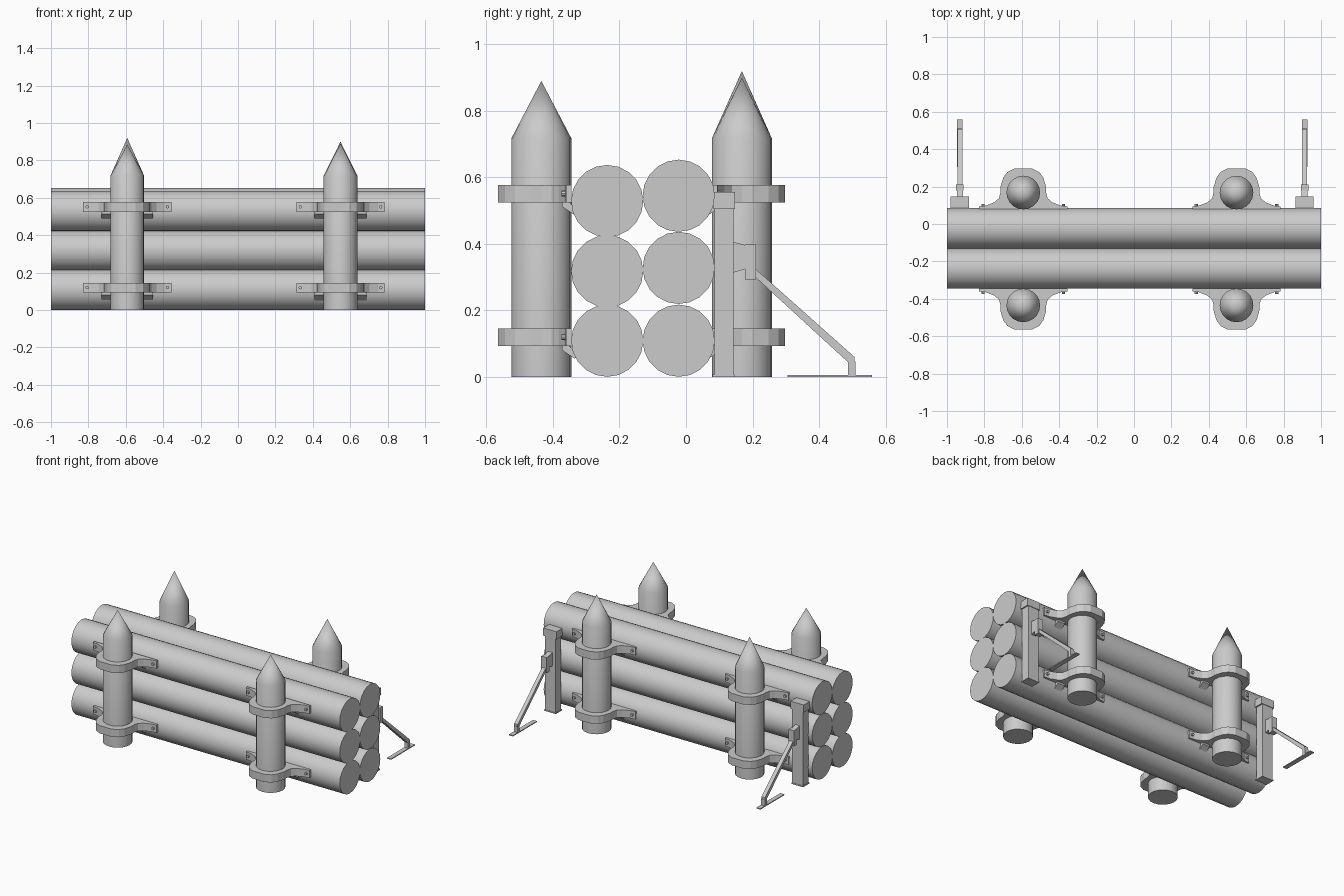
import bpy, bmesh, math
from mathutils import Vector

if "Cube" in bpy.data.objects:
    bpy.data.objects.remove(bpy.data.objects["Cube"])


def finish(bm, name, smooth=False):
    bmesh.ops.recalc_face_normals(bm, faces=bm.faces)
    mesh = bpy.data.meshes.new(name)
    bm.to_mesh(mesh)
    bm.free()
    ob = bpy.data.objects.new(name, mesh)
    bpy.context.collection.objects.link(ob)
    if smooth:
        bpy.ops.object.select_all(action='DESELECT')
        ob.select_set(True)
        bpy.context.view_layer.objects.active = ob
        bpy.ops.object.shade_smooth_by_angle(angle=math.radians(30))
    return ob


def prism(name, pts, vec, smooth=False):
    """Extrude a closed outline of 3D points along vec."""
    bm = bmesh.new()
    face = bm.faces.new([bm.verts.new(p) for p in pts])
    res = bmesh.ops.extrude_face_region(bm, geom=[face])
    moved = [g for g in res['geom'] if isinstance(g, bmesh.types.BMVert)]
    bmesh.ops.translate(bm, verts=moved, vec=vec)
    if face.is_valid is False or len(bm.faces) == len(pts) + 1:
        bm.faces.new([v for v in bm.verts if v not in moved])
    return finish(bm, name, smooth)


def box(name, x0, x1, y0, y1, z0, z1):
    return prism(name, [(x0, y0, z0), (x1, y0, z0), (x1, y1, z0), (x0, y1, z0)],
                 Vector((0, 0, z1 - z0)))


def circle(n, r):
    return [(r * math.cos(2 * math.pi * i / n), r * math.sin(2 * math.pi * i / n))
            for i in range(n)]


# stacked logs
for y, heights in ((-0.237, (0.109, 0.318, 0.529)), (-0.022, (0.109, 0.328, 0.545))):
    for z in heights:
        prism("log", [(-1, y + a, z + b) for a, b in circle(20, 0.1085)],
              Vector((2, 0, 0)), True)


# pointed upright stake
def stake(x, y, tip):
    bm = bmesh.new()
    rings = [[bm.verts.new((x + a, y + b, z)) for a, b in circle(20, 0.09)] for z in (0, 0.718)]
    top = bm.verts.new((x, y, tip))
    bm.faces.new(rings[0])
    for i in range(20):
        j = (i + 1) % 20
        bm.faces.new((rings[0][i], rings[0][j], rings[1][j], rings[1][i]))
        bm.faces.new((rings[1][i], rings[1][j], top))
    finish(bm, "stake", True)


# right half of the clamp outline: (sideways, outward from the stake centre)
HALF = [(0.236, -0.09), (0.236, -0.074), (0.2, -0.07), (0.155, -0.052), (0.13, -0.03),
        (0.122, 0.0), (0.122, 0.03), (0.107, 0.08), (0.085, 0.11), (0.045, 0.13)]


def clamp(x, y, s, z):
    outline = HALF + [(-a, b) for a, b in reversed(HALF)]
    prism("clamp", [(x + a, y + s * b, z) for a, b in outline], Vector((0, 0, 0.052)))
    for side in (-1, 1):
        # bolt through the wing
        bx = x + side * 0.215
        prism("clamp_bolt", [(bx + a, y + s * -0.085, z + 0.027 + b) for a, b in circle(8, 0.009)],
              Vector((0, s * 0.024, 0)))
        # slanted support under the wing
        prof = [(-0.062, 0.003), (-0.082, 0.003), (-0.112, -0.03), (-0.1, -0.038), (-0.062, -0.012)]
        prism("clamp_support", [(x + side * 0.085, y + s * a, z + b) for a, b in prof],
              Vector((side * 0.053, 0, 0)))


for x, y, s, tip in ((-0.592, -0.435, -1, 0.885), (0.548, -0.435, -1, 0.89),
                     (-0.592, 0.168, 1, 0.92), (0.548, 0.168, 1, 0.9)):
    stake(x, y, tip)
    for z in (0.093, 0.525):
        clamp(x, y, s, z)

# braced end supports at the back
for x in (-0.931, 0.912):
    box("support_post", x - 0.04, x + 0.04, 0.085, 0.143, 0.004, 0.51)
    box("support_cap", x - 0.049, x + 0.049, 0.082, 0.147, 0.505, 0.556)
    box("support_base", x - 0.044, x + 0.044, 0.08, 0.146, 0.0, 0.008)
    # bracket holding the strut
    prism("bracket", [(x - 0.016, y, z) for y, z in
                      ((0.14, 0.313), (0.14, 0.407), (0.18, 0.396), (0.18, 0.325))],
          Vector((0.032, 0, 0)))
    box("bracket_block", x - 0.02, x + 0.02, 0.178, 0.21, 0.293, 0.398)
    # diagonal strut
    prism("strut", [(x - 0.013, y, z) for y, z in
                    ((0.2, 0.308), (0.2, 0.333), (0.507, 0.06), (0.507, 0.04), (0.492, 0.04))],
          Vector((0.026, 0, 0)))
    box("foot_block", x - 0.014, x + 0.014, 0.487, 0.51, 0.004, 0.046)
    box("foot_plate", x - 0.015, x + 0.015, 0.305, 0.56, 0.0, 0.006)
